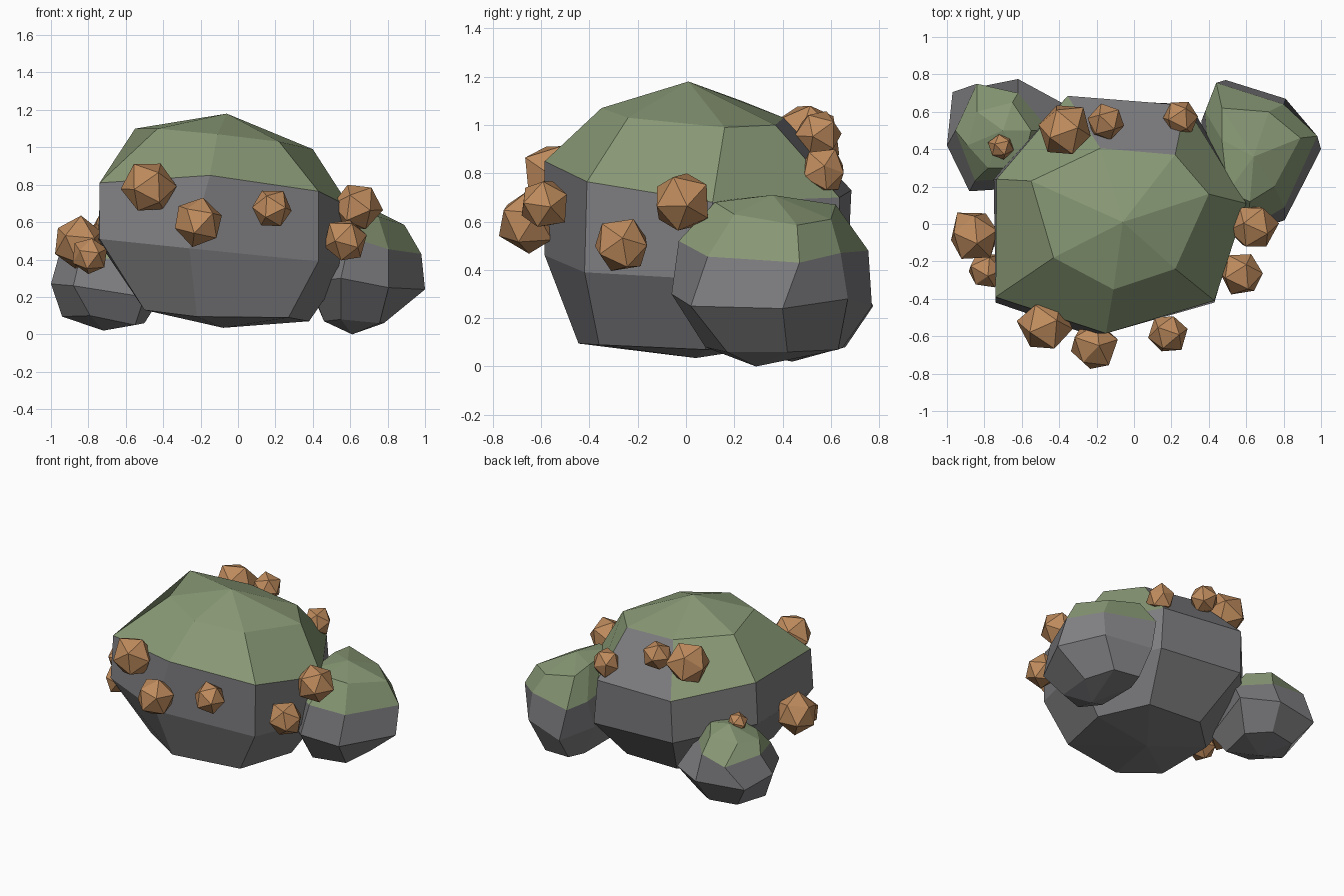
import bpy, bmesh, math, random
from mathutils import Vector, Euler

random.seed(4)


def material(name, rgb):
    m = bpy.data.materials.new(name)
    m.diffuse_color = (*rgb, 1)
    return m


STONE = material("stone", (0.21, 0.21, 0.22))
MOSS = material("moss", (0.25, 0.32, 0.18))
ORE = material("ore", (0.52, 0.26, 0.11))


def finish(bm, name, mats):
    bmesh.ops.recalc_face_normals(bm, faces=bm.faces)
    me = bpy.data.meshes.new(name)
    bm.to_mesh(me)
    bm.free()
    for m in mats:
        me.materials.append(m)
    ob = bpy.data.objects.new(name, me)
    bpy.context.collection.objects.link(ob)
    return ob


def boulder(name, top, rings, bottom, bare=()):
    """Faceted rock lofted through rings; the cap and first band carry moss."""
    bm = bmesh.new()
    t, b = bm.verts.new(top), bm.verts.new(bottom)
    loops = [[bm.verts.new(p) for p in r] for r in rings]
    n = len(loops[0])
    for i in range(n):
        j = (i + 1) % n
        bm.faces.new((t, loops[0][i], loops[0][j])).material_index = 1
        for k in range(len(loops) - 1):
            u, l = loops[k], loops[k + 1]
            f = bm.faces.new((u[i], l[i], l[j], u[j]))
            f.material_index = 1 if k == 0 and i not in bare else 0
        bm.faces.new((b, loops[-1][j], loops[-1][i]))
    return finish(bm, name, [STONE, MOSS])


# Main boulder, with one bare face at the back
boulder("main_boulder", (-0.06, 0.01, 1.18), [
    [(-.55, .23, 1.10), (-.43, -.18, 1.10), (-.11, -.35, 1.07), (.22, -.24, 1.03),
     (.40, .16, .99), (.22, .37, 1.00), (-.18, .405, 1.03)],
    [(-.735, .24, .80), (-.74, -.39, .81), (-.15, -.585, .85), (.43, -.41, .765),
     (.60, .11, .68), (.275, .635, .70), (-.355, .685, .73)],
    [(-.75, .24, .50), (-.74, -.42, .51), (-.26, -.585, .46), (.43, -.42, .39),
     (.58, .10, .36), (.30, .64, .38), (-.36, .67, .42)],
    [(-.50, .15, .13), (-.50, -.30, .13), (-.22, -.445, .095), (.27, -.36, .09),
     (.38, .08, .07), (.20, .40, .09), (-.22, .42, .10)],
], (-.08, .04, .035), bare=(5,))

# Right boulder
boulder("right_boulder", (.64, .36, .71), [
    [(.47, .45, .69), (.50, .17, .69), (.62, .12, .68), (.75, .20, .63),
     (.89, .46, .585), (.72, .60, .61), (.47, .62, .67)],
    [(.38, .60, .50), (.42, .08, .52), (.60, -.03, .52), (.805, .09, .455),
     (.98, .47, .43), (.80, .64, .47), (.44, .755, .48)],
    [(.36, .55, .30), (.38, .10, .28), (.55, -.06, .30), (.805, .02, .25),
     (1.0, .40, .24), (.81, .67, .28), (.49, .77, .25)],
    [(.46, .52, .07), (.46, .22, .07), (.55, .08, .08), (.757, .17, .06),
     (.78, .42, .06), (.70, .63, .07), (.50, .65, .08)],
], (.61, .29, 0))

# Left boulder
boulder("left_boulder", (-.70, .50, .59), [
    [(-.84, .60, .52), (-.89, .42, .49), (-.78, .30, .50), (-.60, .30, .54),
     (-.55, .50, .56), (-.65, .65, .54)],
    [(-.84, .75, .40), (-.955, .50, .43), (-.85, .23, .39), (-.55, .25, .42),
     (-.45, .50, .43), (-.62, .70, .42)],
    [(-.97, .705, .25), (-1.0, .42, .27), (-.88, .175, .26), (-.50, .20, .20),
     (-.38, .645, .25), (-.62, .775, .25)],
    [(-.85, .62, .08), (-.94, .42, .095), (-.79, .25, .10), (-.55, .30, .05),
     (-.50, .55, .06), (-.65, .66, .08)],
], (-.72, .44, .02))

# Ore nuggets: lightly jittered icosahedra (x, y, z, radius)
NUGGETS = [
    (-.475, -.54, .785, .15), (-.215, -.65, .60, .135), (.18, -.585, .67, .11),
    (.635, -.015, .68, .135), (.575, -.265, .50, .125), (-.855, -.06, .49, .145),
    (-.79, -.25, .42, .105), (-.37, .50, .95, .15), (-.15, .545, .96, .105),
    (.25, .57, .81, .10), (-.71, .415, .57, .07)]
for x, y, z, r in NUGGETS:
    bm = bmesh.new()
    bmesh.ops.create_icosphere(bm, subdivisions=1, radius=r)
    rot = Euler([random.uniform(0, math.tau) for _ in range(3)]).to_matrix()
    for v in bm.verts:
        v.co = rot @ (v.co * random.uniform(.92, 1.06)) + Vector((x, y, z))
    finish(bm, "ore_nugget", [ORE])
